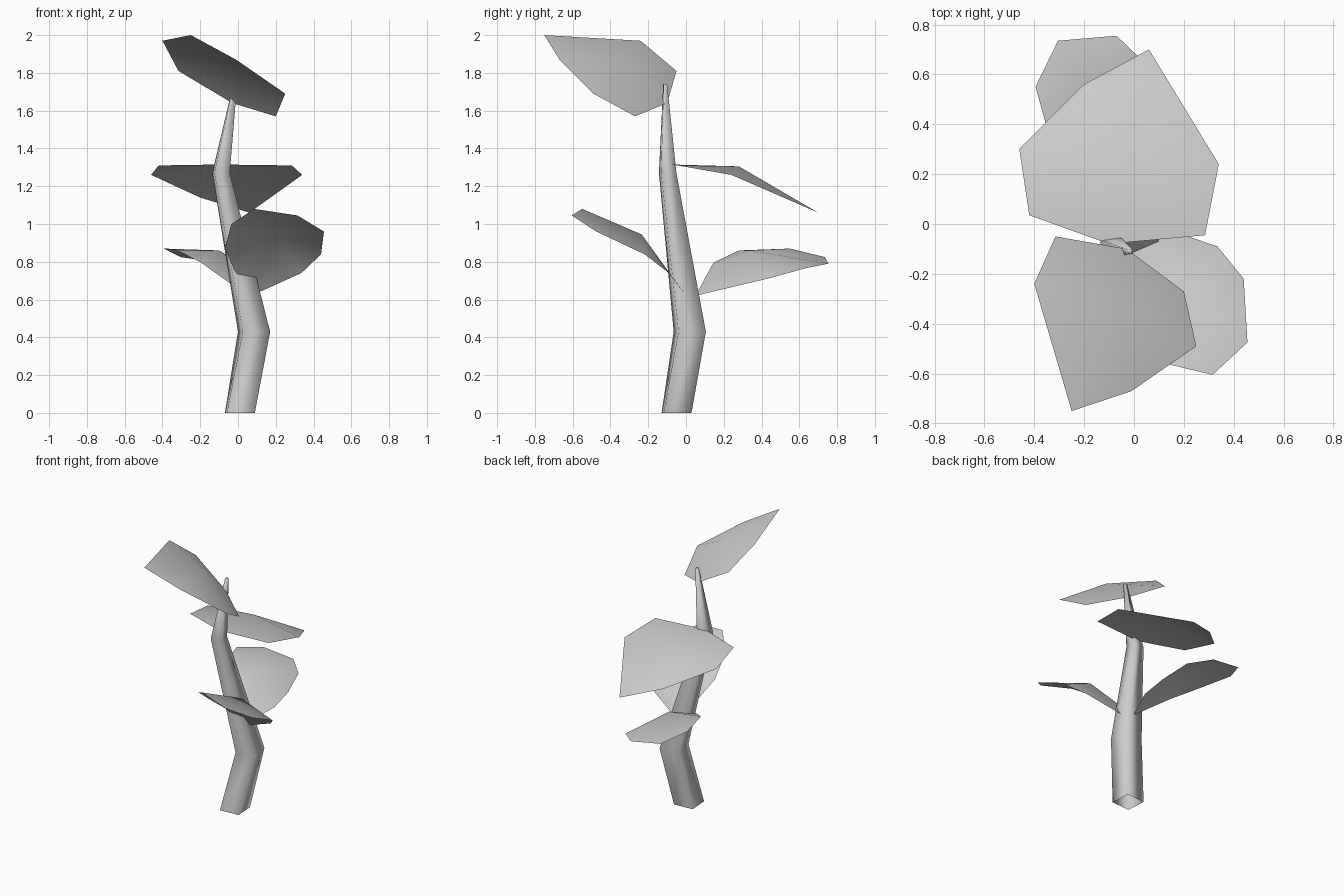
import bpy, bmesh
from math import cos, sin, pi, radians
from mathutils import Vector

cube = bpy.data.objects.get("Cube")
if cube:
    bpy.data.objects.remove(cube)

# One plain grey for the whole plant
grey = bpy.data.materials.new("plain_grey")
grey.use_nodes = True
colour = (0.6, 0.6, 0.6, 1)
grey.diffuse_color = colour
grey.node_tree.nodes["Principled BSDF"].inputs["Base Color"].default_value = colour


def finish(name, bm):
    """Turn a bmesh into a smooth shaded object."""
    mesh = bpy.data.meshes.new(name)
    for face in bm.faces:
        face.smooth = True
    bm.to_mesh(mesh)
    bm.free()
    mesh.materials.append(grey)
    obj = bpy.data.objects.new(name, mesh)
    bpy.context.collection.objects.link(obj)
    return obj


def make_trunk(name, stations, sides=4):
    """Loft square rings along a bent path; the foot stays open."""
    bm = bmesh.new()
    rings = []
    for x, y, z, radius, twist in stations:
        angles = [pi / 4 + radians(twist) + 2 * pi * i / sides for i in range(sides)]
        rings.append([bm.verts.new((x + radius * cos(a), y + radius * sin(a), z))
                      for a in angles])
    for low, high in zip(rings, rings[1:]):
        for i in range(sides):
            j = (i + 1) % sides
            bm.faces.new((low[i], low[j], high[j], high[i]))
    bm.faces.new(rings[-1])
    return finish(name, bm)


def make_leaf(name, crown, outline):
    """Fan a one-sided leaf blade around its raised crown, facing up."""
    bm = bmesh.new()
    centre = bm.verts.new(crown)
    rim = [bm.verts.new(p) for p in outline]
    for a, b in zip(rim, rim[1:] + rim[:1]):
        face = bm.faces.new((centre, a, b))
        face.normal_update()
    if sum((f.normal for f in bm.faces), Vector()).z < 0:
        bmesh.ops.reverse_faces(bm, faces=bm.faces[:])
    return finish(name, bm)


# Trunk: x, y, z, corner radius, twist in degrees
make_trunk("trunk", [
    (0.01, -0.05, 0, 0.105, 4),
    (0.085, 0.02, 0.43, 0.104, 10),
    (-0.09, -0.097, 1.27, 0.058, 8),
    (-0.015, -0.11, 1.74, 0.013, 8),
])

# Leaves: crown point, then the rim starting at the stem
make_leaf("top_leaf", (-0.05, -0.35, 1.865), [
    (-0.03, -0.10, 1.64), (-0.315, -0.05, 1.81), (-0.40, -0.24, 1.97),
    (-0.25, -0.75, 2.0), (-0.01, -0.67, 1.87), (0.25, -0.49, 1.69),
    (0.20, -0.27, 1.57)])

make_leaf("upper_back_leaf", (-0.06, 0.28, 1.305), [
    (-0.10, -0.08, 1.315), (0.285, -0.045, 1.31), (0.34, 0.24, 1.26),
    (0.06, 0.70, 1.06), (-0.20, 0.56, 1.14), (-0.46, 0.30, 1.26),
    (-0.42, 0.035, 1.31)])

make_leaf("front_leaf", (0.19, -0.235, 0.945), [
    (0.07, 0, 0.62), (0.335, -0.09, 0.74), (0.44, -0.22, 0.84),
    (0.455, -0.475, 0.96), (0.315, -0.605, 1.045), (0.085, -0.55, 1.08),
    (-0.035, -0.42, 1.0), (-0.07, -0.24, 0.87), (-0.02, -0.11, 0.76)])

make_leaf("lower_back_leaf", (-0.10, 0.34, 0.86), [
    (0.05, 0.05, 0.62), (-0.195, 0.145, 0.795), (-0.32, 0.28, 0.86),
    (-0.395, 0.55, 0.87), (-0.305, 0.735, 0.825), (-0.07, 0.755, 0.79),
    (0.06, 0.63, 0.765), (0.11, 0.43, 0.71), (0.12, 0.26, 0.67)])
